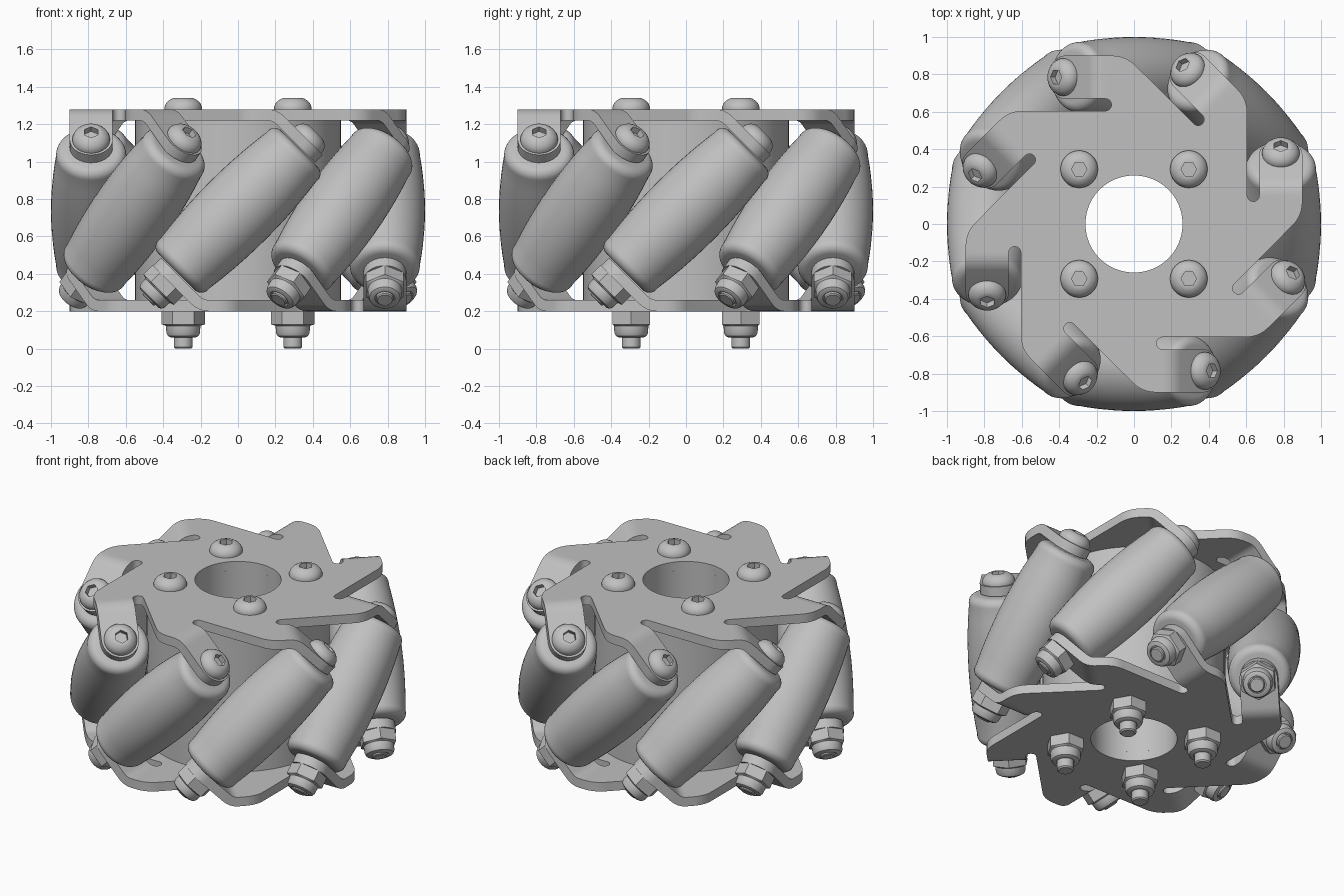
import bpy, bmesh
from math import sin, cos, pi, radians
from mathutils import Matrix, Vector

cube = bpy.data.objects.get("Cube")
if cube:
    bpy.data.objects.remove(cube, do_unlink=True)

MID = 0.74        # height of the wheel's middle plane
AXIS = 0.785      # distance from the wheel centre to each roller axis
HALF = 0.51       # middle plane to the middle of a side plate
THICK = 0.06
COUNT = 8

steel = bpy.data.materials.new("grey metal")
steel.use_nodes = True
steel.diffuse_color = (0.53, 0.53, 0.53, 1)
steel.node_tree.nodes["Principled BSDF"].inputs["Base Color"].default_value = (0.53, 0.53, 0.53, 1)


def add_object(name, mesh, matrix=Matrix()):
    obj = bpy.data.objects.new(name, mesh)
    bpy.context.collection.objects.link(obj)
    obj.matrix_world = matrix
    return obj


def smooth(obj):
    bpy.ops.object.select_all(action='DESELECT')
    obj.select_set(True)
    bpy.context.view_layer.objects.active = obj
    bpy.ops.object.shade_smooth_by_angle(angle=radians(32))


def lathe(name, profile, places, segs=36, closed=False):
    """Turn (radius, height[, 'hex']) rings about z and place linked copies."""
    bm = bmesh.new()
    rings = []
    for radius, height, *kind in profile:
        ring = []
        for i in range(segs):
            a = 2 * pi * i / segs
            r = radius
            if kind:  # radius is then the hexagon's half width across flats
                r = radius / cos(a % (pi / 3) - pi / 6)
            ring.append(bm.verts.new((r * cos(a), r * sin(a), height)))
        rings.append(ring)
    pairs = list(zip(rings, rings[1:]))
    if closed:
        pairs.append((rings[-1], rings[0]))
    else:
        bm.faces.new(rings[0])
        bm.faces.new(rings[-1])
    for low, high in pairs:
        for i in range(segs):
            j = (i + 1) % segs
            bm.faces.new((low[i], low[j], high[j], high[i]))
    bmesh.ops.recalc_face_normals(bm, faces=bm.faces)
    mesh = bpy.data.meshes.new(name)
    bm.to_mesh(mesh)
    bm.free()
    mesh.materials.append(steel)
    for n, matrix in enumerate(places):
        obj = add_object(f"{name}_{n + 1}", mesh, matrix)
        if n == 0:
            smooth(obj)


def turn(k):
    return Matrix.Rotation(k * 2 * pi / COUNT, 4, 'Z')


def fold(length, start=0.156, radius=0.1):
    """Map a length along a tab to (tangent, height), bending down 45 degrees."""
    bend = min(max(length / radius, 0), pi / 4)
    rest = max(length - radius * pi / 4, 0)
    return (start + radius * sin(bend) + rest * cos(bend),
            HALF - radius * (1 - cos(bend)) - rest * sin(bend))


def side_plate(name, matrix):
    """Flat slotted plate with eight bent tabs that carry the rollers."""
    inner, outer, slot, corner = 0.67, 0.90, 0.605, 0.17
    tab_r = (outer - inner) / 2
    bm = bmesh.new()
    outline, tabs = [], []
    for k in range(COUNT):
        def vert(u, v, z=HALF):
            return bm.verts.new(turn(k) @ Vector((u, -v, z)))
        # rounded shoulder of the arm
        for i in range(7):
            a = -pi / 4 * (1 - i / 6)
            outline.append(vert(0.115 + corner * sin(a), outer - corner + corner * cos(a)))
        # bent tab with a round end
        left, right = vert(0.156, outer), vert(0.156, inner)
        outline += [left, right]
        for i in range(1, 5):
            u, z = fold(0.1 * pi / 4 * i / 4)
            new_left, new_right = vert(u, outer, z), vert(u, inner, z)
            tabs.append((left, new_left, new_right, right))
            left, right = new_left, new_right
        centre = 0.255
        tip = []
        for i in range(17):
            a = pi * i / 16
            u, z = fold(centre + tab_r * sin(a))
            tip.append(vert(u, AXIS + tab_r * cos(a), z))
        tabs.append([left] + tip + [right])
        # round end of the slot
        half = (inner - slot) / 2
        for i in range(9):
            a = pi * i / 8
            outline.append(vert(0.153 - half * sin(a), inner - half + half * cos(a)))
    hole = [bm.verts.new((0.26 * cos(a), 0.26 * sin(a), HALF))
            for a in (2 * pi * i / 48 for i in range(48))]
    edges = [bm.edges.new((loop[i - 1], loop[i]))
             for loop in (outline, hole) for i in range(len(loop))]
    bmesh.ops.triangle_fill(bm, edges=edges, use_beauty=True)
    for tab in tabs:
        bm.faces.new(tab)
    bmesh.ops.recalc_face_normals(bm, faces=bm.faces)
    mesh = bpy.data.meshes.new(name)
    bm.to_mesh(mesh)
    bm.free()
    mesh.materials.append(steel)
    obj = add_object(name, mesh, matrix)
    bpy.context.view_layer.objects.active = obj
    mod = obj.modifiers.new("thickness", 'SOLIDIFY')
    mod.thickness, mod.offset, mod.use_even_offset = THICK, 0, True
    bpy.ops.object.modifier_apply(modifier=mod.name)
    smooth(obj)


lift = Matrix.Translation((0, 0, MID))
flip = Matrix.Rotation(pi, 4, 'Y')
side_plate("top_plate", lift)
side_plate("bottom_plate", lift @ flip)

# Hub tube between the plates
inside = HALF - THICK / 2
lathe("hub", [(0.26, -inside), (0.55, -inside), (0.55, inside), (0.26, inside)],
      [lift], segs=64, closed=True)

# Barrel rollers, tilted 45 degrees
axles = [turn(k) @ Matrix.Translation((0, -AXIS, MID)) @ Matrix.Rotation(pi / 4, 4, 'Y')
         for k in range(COUNT)]
half_barrel = [(0.215 - 0.17 * s * s, s) for s in (0, 0.08, 0.16, 0.24, 0.32, 0.4)]
half_barrel += [(0.138 + 0.05 * cos(a), 0.415 + 0.05 * sin(a))
                for a in (pi / 2 * i / 6 for i in range(7))]
barrel = [(r, -s) for r, s in reversed(half_barrel[1:])] + half_barrel
lathe("roller", barrel, axles, segs=48)

# Domed socket screws and lock nuts, both starting at height zero
head = [(0.1, 0), (0.1, 0.012), (0.093, 0.03), (0.08, 0.045), (0.064, 0.055), (0.052, 0.06),
        (0.036, 0.06, 'hex'), (0.036, 0.025, 'hex')]
nut = [(0.1, 0, 'hex'), (0.1, 0.07, 'hex'), (0.092, 0.078), (0.09, 0.115),
       (0.082, 0.132), (0.066, 0.14), (0.054, 0.14)]
roller_nut = nut + [(0.054, 0.125), (0.046, 0.125), (0.046, 0.145), (0.04, 0.15)]
plate_nut = nut + [(0.05, 0.13), (0.05, 0.192), (0.042, 0.2)]

outside = HALF + THICK / 2
tab_face = Matrix.Translation((0, 0, 0.53))
lathe("roller_screw", head, [m @ tab_face for m in axles])
lathe("roller_nut", roller_nut, [m @ flip @ tab_face for m in axles])

corners = [Matrix.Translation((0.293 * x, 0.293 * y, MID)) for x in (-1, 1) for y in (-1, 1)]
plate_face = Matrix.Translation((0, 0, outside))
lathe("plate_screw", head, [m @ plate_face for m in corners])
lathe("plate_nut", plate_nut, [m @ flip @ plate_face for m in corners])
